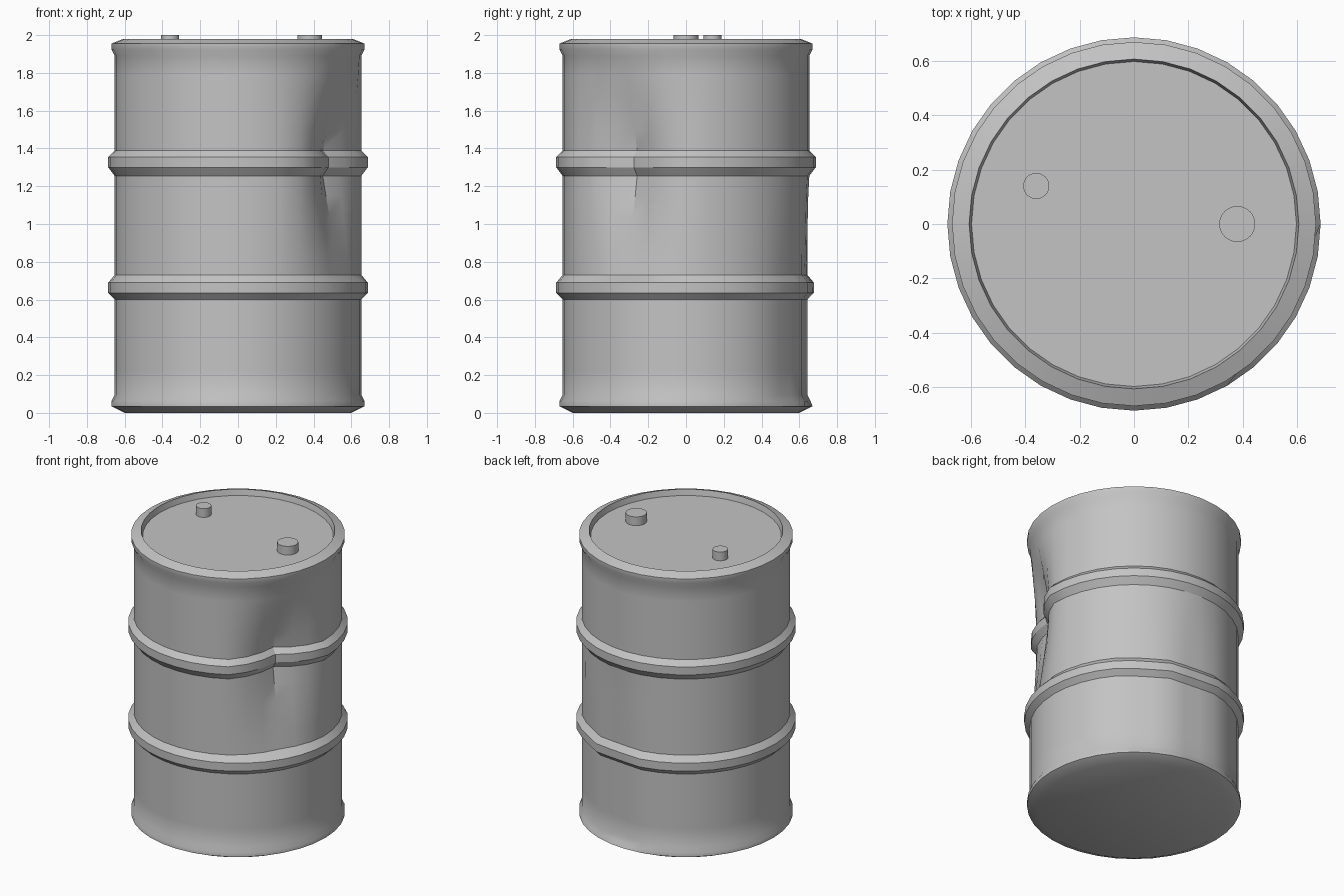
import bpy, bmesh, math
from mathutils import Vector

old = bpy.data.objects.get("Cube")
if old:
    bpy.data.objects.remove(old)

SIDES = 36
BODY = 0.653
RIB = 0.687
RIM = 0.67

steel = bpy.data.materials.new("grey steel")
steel.use_nodes = True
GREY = (0.55, 0.55, 0.55, 1)
steel.diffuse_color = GREY
steel.node_tree.nodes["Principled BSDF"].inputs["Base Color"].default_value = GREY


def finish(bm, name, angle):
    bmesh.ops.recalc_face_normals(bm, faces=bm.faces)
    mesh = bpy.data.meshes.new(name)
    bm.to_mesh(mesh)
    bm.free()
    mesh.materials.append(steel)
    obj = bpy.data.objects.new(name, mesh)
    bpy.context.collection.objects.link(obj)
    bpy.ops.object.select_all(action="DESELECT")
    obj.select_set(True)
    bpy.context.view_layer.objects.active = obj
    bpy.ops.object.shade_smooth_by_angle(angle=math.radians(angle))
    return obj


def wall(z0, z1, rows):
    """Plain wall rows between two heights, ends included."""
    return [(BODY, z0 + (z1 - z0) * i / rows) for i in range(rows + 1)]


def rib(z):
    return [(RIB, z + 0.045), (RIB, z + 0.1)]


def height_factor(z):
    """Strength of the big dent: deepest at the upper rib, none below the lower rib."""
    if z < 0.72 or z > 1.87:
        return 0
    if z < 1.25:
        return 0.25 + 0.75 * (z - 0.73) / 0.52
    if z < 1.4:
        return 1
    return (1.87 - z) / 0.47


def big_dent(co):
    """Creased knock on the front corner, across the upper rib."""
    off = abs(math.degrees(math.atan2(co.y, co.x)) + 30) / 30
    if off < 1:
        r = math.hypot(co.x, co.y)
        pull = 0.135 * (1 - off) ** 1.15 * height_factor(co.z)
        co.x *= (r - pull) / r
        co.y *= (r - pull) / r


def flat_knock(co):
    """Two shallow flats hammered into the back, strongest below the lower rib."""
    if co.z < 0.04 or co.z > 1.2:
        return
    r = math.hypot(co.x, co.y)
    slack = r - BODY
    if co.z > 0.6:
        slack += 0.014 * (co.z - 0.6) / 0.6
    for azimuth, limit in ((85, 0.632), (57, 0.638)):
        n = Vector((math.cos(math.radians(azimuth)), math.sin(math.radians(azimuth)), 0))
        over = co.dot(n) - (limit + max(slack, 0))
        if over > 0:
            co -= n * over


# Drum shell: revolved profile from the base centre up to the recessed lid
profile = [(0.6, 0), (RIM, 0.035), (RIM, 0.062)]
profile += wall(0.095, 0.6, 4) + rib(0.59)
profile += wall(0.73, 1.255, 5) + rib(1.255)
profile += wall(1.39, 1.89, 5)
profile += [(RIM, 1.925), (RIM, 1.955), (0.607, 1.98), (0.598, 1.94)]

bm = bmesh.new()
rings = []
for r, z in profile:
    ring = []
    for i in range(SIDES):
        a = math.tau * i / SIDES
        ring.append(bm.verts.new((r * math.cos(a), r * math.sin(a), z)))
    rings.append(ring)
for low, high in zip(rings, rings[1:]):
    for i in range(SIDES):
        j = (i + 1) % SIDES
        bm.faces.new((low[i], low[j], high[j], high[i]))
bm.faces.new(rings[0][::-1])
bm.faces.new(rings[-1])
for v in bm.verts:
    big_dent(v.co)
    flat_knock(v.co)
finish(bm, "drum_shell", 32)


# Two plugs on the lid
def plug(name, x, y, radius):
    bm = bmesh.new()
    bmesh.ops.create_cone(bm, cap_ends=True, segments=32, radius1=radius,
                          radius2=radius, depth=0.07)
    bmesh.ops.translate(bm, verts=bm.verts, vec=(x, y, 1.965))
    finish(bm, name, 30)


plug("large_plug", 0.38, 0.0, 0.066)
plug("small_plug", -0.36, 0.14, 0.048)
